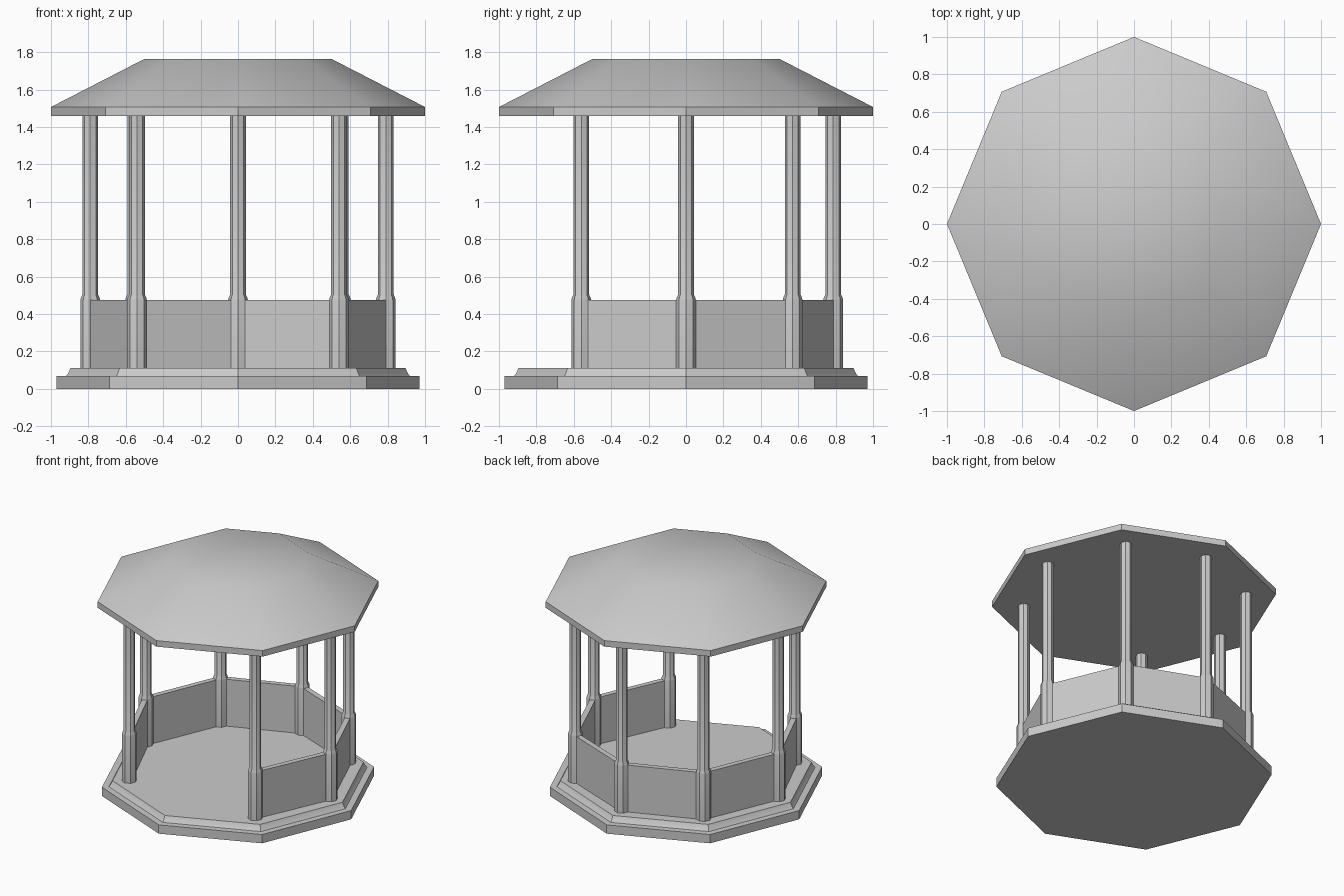
import bpy, bmesh, math

if "Cube" in bpy.data.objects:
    bpy.data.objects.remove(bpy.data.objects["Cube"])


def finish(name, bm, smooth=True):
    bmesh.ops.recalc_face_normals(bm, faces=bm.faces)
    mesh = bpy.data.meshes.new(name)
    bm.to_mesh(mesh)
    bm.free()
    obj = bpy.data.objects.new(name, mesh)
    bpy.context.collection.objects.link(obj)
    if smooth:
        bpy.ops.object.select_all(action='DESELECT')
        obj.select_set(True)
        bpy.context.view_layer.objects.active = obj
        bpy.ops.object.shade_smooth_by_angle(angle=math.radians(30))
    return obj


def octagon_solid(name, profile, x=0, y=0):
    """Stack eight-sided rings of (radius, z) and cap both ends."""
    bm = bmesh.new()
    rings = []
    for r, z in profile:
        rings.append([bm.verts.new((x + r * math.cos(i * math.pi / 4),
                                    y + r * math.sin(i * math.pi / 4), z))
                      for i in range(8)])
    for a, b in zip(rings, rings[1:]):
        for i in range(8):
            j = (i + 1) % 8
            bm.faces.new((a[i], a[j], b[j], b[i]))
    for ring, z in ((rings[0], profile[0][1]), (rings[-1], profile[-1][1])):
        centre = bm.verts.new((x, y, z))
        for i in range(8):
            bm.faces.new((ring[i], ring[(i + 1) % 8], centre))
    return finish(name, bm)


def wall(name, p, q, z0, z1, thick):
    """Upright panel running between two post centres."""
    dx, dy = q[0] - p[0], q[1] - p[1]
    length = math.hypot(dx, dy)
    bm = bmesh.new()
    bmesh.ops.create_cube(bm, size=1)
    bmesh.ops.scale(bm, vec=(length, thick, z1 - z0), verts=bm.verts)
    obj = finish(name, bm, smooth=False)
    obj.location = ((p[0] + q[0]) / 2, (p[1] + q[1]) / 2, (z0 + z1) / 2)
    obj.rotation_euler.z = math.atan2(dy, dx)


# Stepped base and roof
octagon_solid("base", [(0.97, 0), (0.97, 0.068), (0.92, 0.068),
                       (0.91, 0.08), (0.895, 0.112)])
octagon_solid("roof", [(1, 1.46), (1, 1.507), (0.5, 1.764)])

# Seven posts, leaving the front corner open as the entrance
posts = [(0.54, -0.56), (0.79, 0), (0.55, 0.57), (0, 0.787),
         (-0.55, 0.57), (-0.79, 0), (-0.54, -0.56)]
for n, (x, y) in enumerate(posts):
    octagon_solid(f"post_{n + 1}", [(0.053, 0.11), (0.053, 0.475), (0.05, 0.487),
                                    (0.042, 0.505), (0.042, 1.47)], x, y)

# Low walls between neighbouring posts
for n, (p, q) in enumerate(zip(posts, posts[1:])):
    wall(f"low_wall_{n + 1}", p, q, 0.105, 0.475, 0.04)
